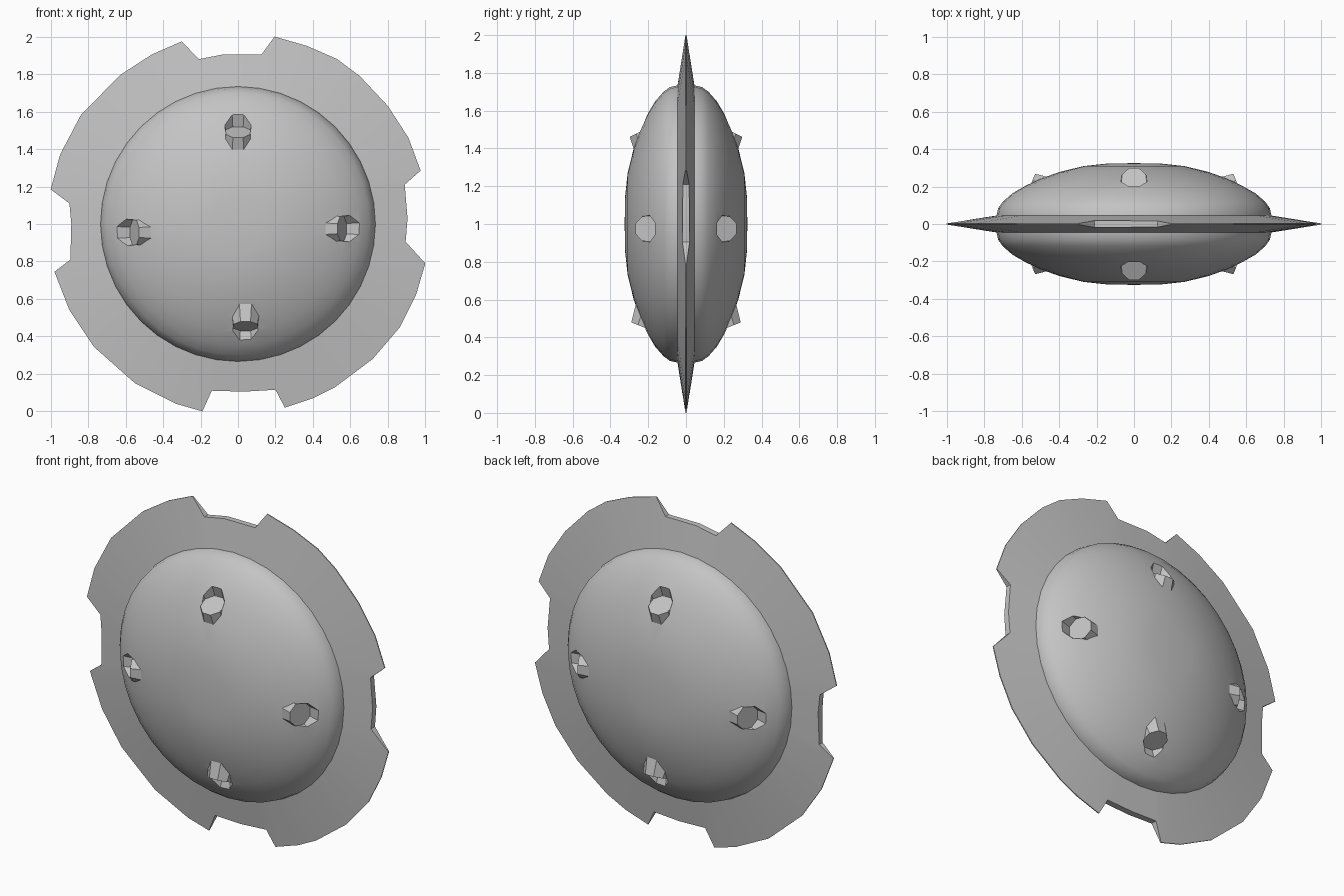
import bpy, bmesh, math
from mathutils import Vector, Matrix

if "Cube" in bpy.data.objects:
    bpy.data.objects.remove(bpy.data.objects["Cube"])

grey = bpy.data.materials.new("plain grey")
grey.diffuse_color = (0.55, 0.55, 0.55, 1)
grey.use_nodes = True
grey.node_tree.nodes["Principled BSDF"].inputs["Base Color"].default_value = grey.diffuse_color
CENTRE = Vector((0, 0, 1))


def make_object(name, bm):
    bmesh.ops.recalc_face_normals(bm, faces=bm.faces[:])
    mesh = bpy.data.meshes.new(name)
    bm.to_mesh(mesh)
    bm.free()
    mesh.materials.append(grey)
    obj = bpy.data.objects.new(name, mesh)
    bpy.context.collection.objects.link(obj)
    return obj


# Lens-shaped body: half profile (radius, y) mirrored and spun around y
half = [(0.15, 0.322), (0.27, 0.309), (0.40, 0.277), (0.50, 0.241), (0.58, 0.205),
        (0.65, 0.163), (0.70, 0.119), (0.725, 0.085), (0.735, 0.04)]
profile = [(r, -y) for r, y in half] + [(r, y) for r, y in reversed(half)]
SEG = 40
bm = bmesh.new()
rings = [[bm.verts.new((r * math.cos(2 * math.pi * i / SEG), y,
                        1 + r * math.sin(2 * math.pi * i / SEG))) for i in range(SEG)]
         for r, y in profile]
for a, b in zip(rings, rings[1:]):
    for i in range(SEG):
        j = (i + 1) % SEG
        bm.faces.new((a[i], a[j], b[j], b[i]))
for ring, y in ((rings[0], -0.325), (rings[-1], 0.325)):
    pole = bm.verts.new((0, y, 1))
    for i in range(SEG):
        bm.faces.new((ring[i], ring[(i + 1) % SEG], pole))
body = make_object("body", bm)

# Octagonal studs: (angle, radius of face centre, y, sideways shift, tilt)
STUDS = [(90, 0.49, 0.24, 0.0, 26), (0, 0.555, 0.208, -0.025, 22),
         (180, 0.552, 0.208, 0.045, 22), (270, 0.545, 0.23, 0.04, 22)]


def stud_set(name, start, end, r_start, r_end):
    """Frustums along each stud axis, from start to end past the stud face."""
    bm = bmesh.new()
    for angle, r, y, shift, tilt in STUDS:
        a, t = math.radians(angle), math.radians(tilt)
        out = Vector((math.cos(a), 0, math.sin(a)))
        side = Vector((-math.sin(a), 0, math.cos(a)))
        for s in (-1, 1):
            axis = out * math.cos(t) + Vector((0, s * math.sin(t), 0))
            pos = CENTRE + out * r + side * shift + Vector((0, s * y, 0))
            pos += axis * (start + end) / 2
            m = Matrix((side, axis.cross(side), axis)).transposed().to_4x4()
            bmesh.ops.create_cone(
                bm, cap_ends=True, segments=8, radius1=r_start, radius2=r_end,
                depth=end - start,
                matrix=Matrix.Translation(pos) @ m @ Matrix.Rotation(math.pi / 8, 4, 'Z'))
    return make_object(name, bm)


# Add the studs, then trim each one flat and recess the shell in front of it
studs = stud_set("stud_helper", -0.17, 0.02, 0.095, 0.067)
trims = stud_set("trim_helper", 0.0, 0.2, 0.072, 0.10)
bpy.context.view_layer.objects.active = body
for helper, op in ((studs, 'UNION'), (trims, 'DIFFERENCE')):
    helper.hide_render = True
    mod = body.modifiers.new(op, 'BOOLEAN')
    mod.operation, mod.object, mod.solver = op, helper, 'EXACT'
    bpy.ops.object.modifier_apply(modifier=mod.name)
    bpy.data.objects.remove(helper)
bpy.ops.object.select_all(action='DESELECT')
body.select_set(True)
bpy.ops.object.shade_smooth_by_angle(angle=math.radians(32))

# Notched flange: outline (x, z) clockwise from the top notch
outline = [(-0.30, 1.975), (-0.21, 1.88), (-0.08, 1.905), (0.125, 1.905), (0.195, 2.0),
           (0.37, 1.95), (0.53, 1.88), (0.65, 1.79), (0.80, 1.63), (0.91, 1.46),
           (0.975, 1.285), (0.89, 1.21), (0.905, 1.03), (0.895, 0.905), (1.0, 0.79),
           (0.95, 0.62), (0.865, 0.45), (0.72, 0.28), (0.52, 0.13), (0.40, 0.07),
           (0.25, 0.02), (0.20, 0.115), (0.03, 0.105), (-0.14, 0.11), (-0.19, 0.0),
           (-0.33, 0.04), (-0.55, 0.15), (-0.77, 0.345), (-0.90, 0.54), (-0.98, 0.745),
           (-0.895, 0.81), (-0.89, 1.0), (-0.90, 1.11), (-1.0, 1.185), (-0.95, 1.37),
           (-0.84, 1.58), (-0.63, 1.795), (-0.46, 1.905)]
bm = bmesh.new()
loops = []
for x, z in outline:
    r = math.hypot(x, z - 1)
    h = max(0.003, 0.045 * (1.02 - r) / 0.285)   # blade tapers to the rim
    k = 0.69 / r
    ix, iz, ih = x * k, 1 + (z - 1) * k, 0.052
    loops.append([bm.verts.new(p) for p in
                  ((ix, -ih, iz), (x, -h, z), (x, h, z), (ix, ih, iz))])
for a, b in zip(loops, loops[1:] + loops[:1]):
    for i in range(4):
        j = (i + 1) % 4
        bm.faces.new((a[i], a[j], b[j], b[i]))
flange = make_object("notched_flange", bm)
bpy.ops.object.select_all(action='DESELECT')
flange.select_set(True)
bpy.context.view_layer.objects.active = flange
bpy.ops.object.shade_smooth_by_angle(angle=math.radians(30))
